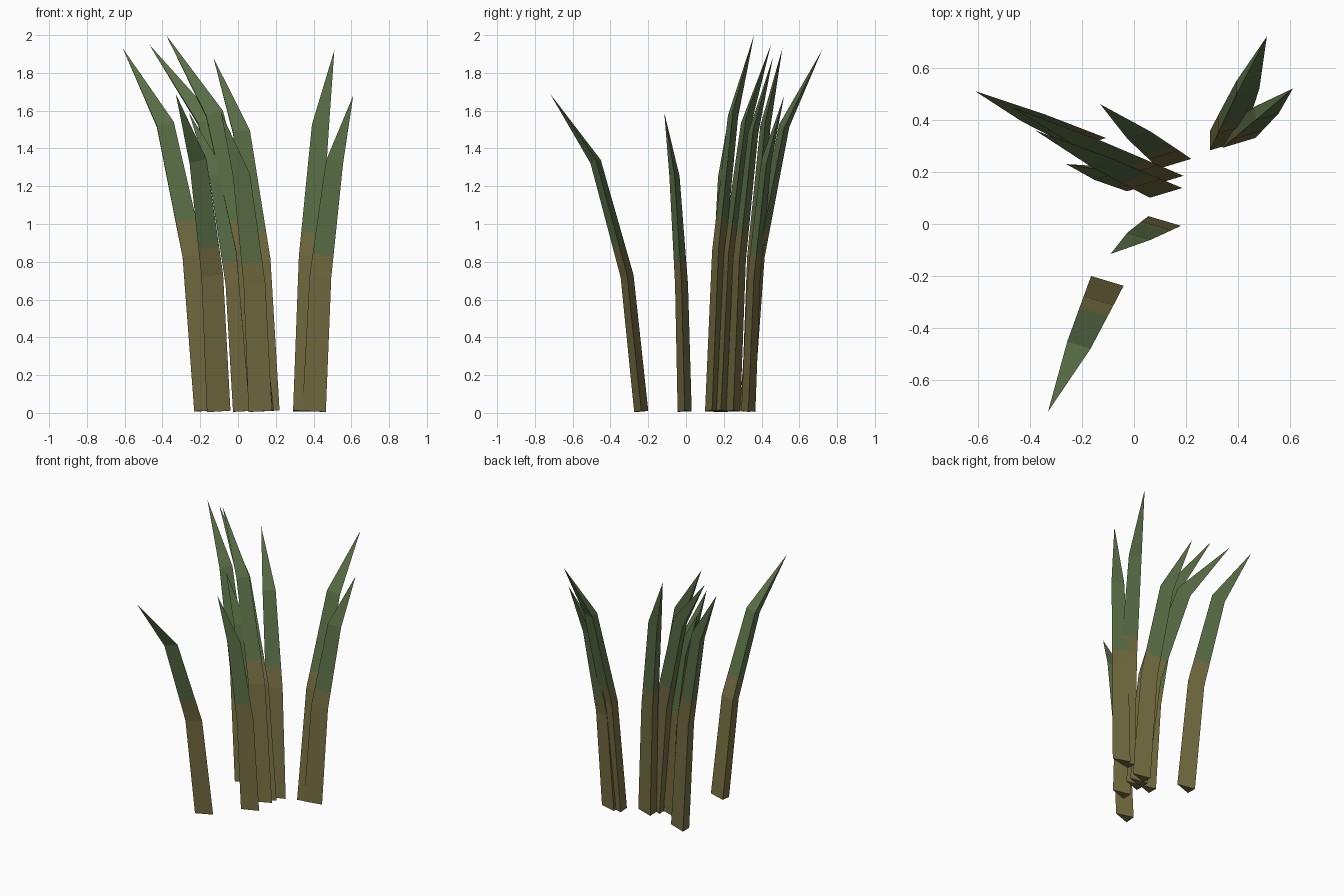
import bpy, bmesh, math
from mathutils import Vector

if "Cube" in bpy.data.objects:
    bpy.data.objects.remove(bpy.data.objects["Cube"])


def material(name, rgb):
    m = bpy.data.materials.new(name)
    m.diffuse_color = (*rgb, 1)
    m.use_nodes = True
    m.node_tree.nodes["Principled BSDF"].inputs["Base Color"].default_value = m.diffuse_color
    return m


STALK = material("dry_brown", (0.18, 0.156, 0.055))
LEAF = material("reed_green", (0.107, 0.168, 0.065))

# base x, base y, tip x, tip y, height, colour change as fraction of height
BLADES = [
    (-0.19, 0.33, -0.61, 0.51, 1.93, 0.525),
    (0.107, 0.185, -0.47, 0.45, 1.95, 0.51),
    (0.102, 0.138, -0.38, 0.36, 2.00, 0.51),
    (0.137, 0.25, -0.13, 0.46, 1.88, 0.51),
    (0.333, 0.32, 0.51, 0.72, 1.92, 0.495),
    (0.382, 0.33, 0.61, 0.52, 1.68, 0.50),
    (-0.123, -0.237, -0.33, -0.72, 1.69, 0.52),
    (0.097, -0.007, -0.09, -0.115, 1.59, 0.50),
    (0.015, 0.163, -0.26, 0.23, 1.59, 0.50),
]
RX, RY = 0.083, 0.043   # flattened three-sided cross-section


def blade(index, bx, by, tx, ty, h, split):
    lean = Vector((tx - bx, ty - by))
    low, high = (0.43, 0.155, 0.92, 0.6), (0.79, 0.5, 0.72, 1.3)
    f = (split - low[0]) / (high[0] - low[0])
    cut = tuple(a + (b - a) * f for a, b in zip(low, high))
    # height fraction, lean fraction, width, tilt
    levels = [(0.005, 0, 1, 0.3), low, cut, high]
    bm = bmesh.new()
    rings = []
    for t, off, width, tilt in levels:
        ring = []
        for k in range(3):
            a = k * math.tau / 3
            d = Vector((RX * width * math.cos(a), RY * width * math.sin(a)))
            p = Vector((bx, by)) + lean * off + d
            z = t * h - tilt * d.dot(lean) / h
            ring.append(bm.verts.new((p.x, p.y, max(z, 0))))
        rings.append(ring)
    tip = bm.verts.new((tx, ty, h))
    bm.faces.new(rings[0][::-1])
    for level in range(4):
        for k in range(3):
            a, b = rings[level][k], rings[level][(k + 1) % 3]
            if level < 3:
                c, d = rings[level + 1][(k + 1) % 3], rings[level + 1][k]
                face = bm.faces.new((a, b, c, d))
            else:
                face = bm.faces.new((a, b, tip))
            face.material_index = int(level >= 2)   # green above the cut
    bmesh.ops.recalc_face_normals(bm, faces=bm.faces)
    name = f"reed_blade_{index}"
    mesh = bpy.data.meshes.new(name)
    bm.to_mesh(mesh)
    bm.free()
    mesh.materials.append(STALK)
    mesh.materials.append(LEAF)
    bpy.context.collection.objects.link(bpy.data.objects.new(name, mesh))


for i, spec in enumerate(BLADES, 1):
    blade(i, *spec)
